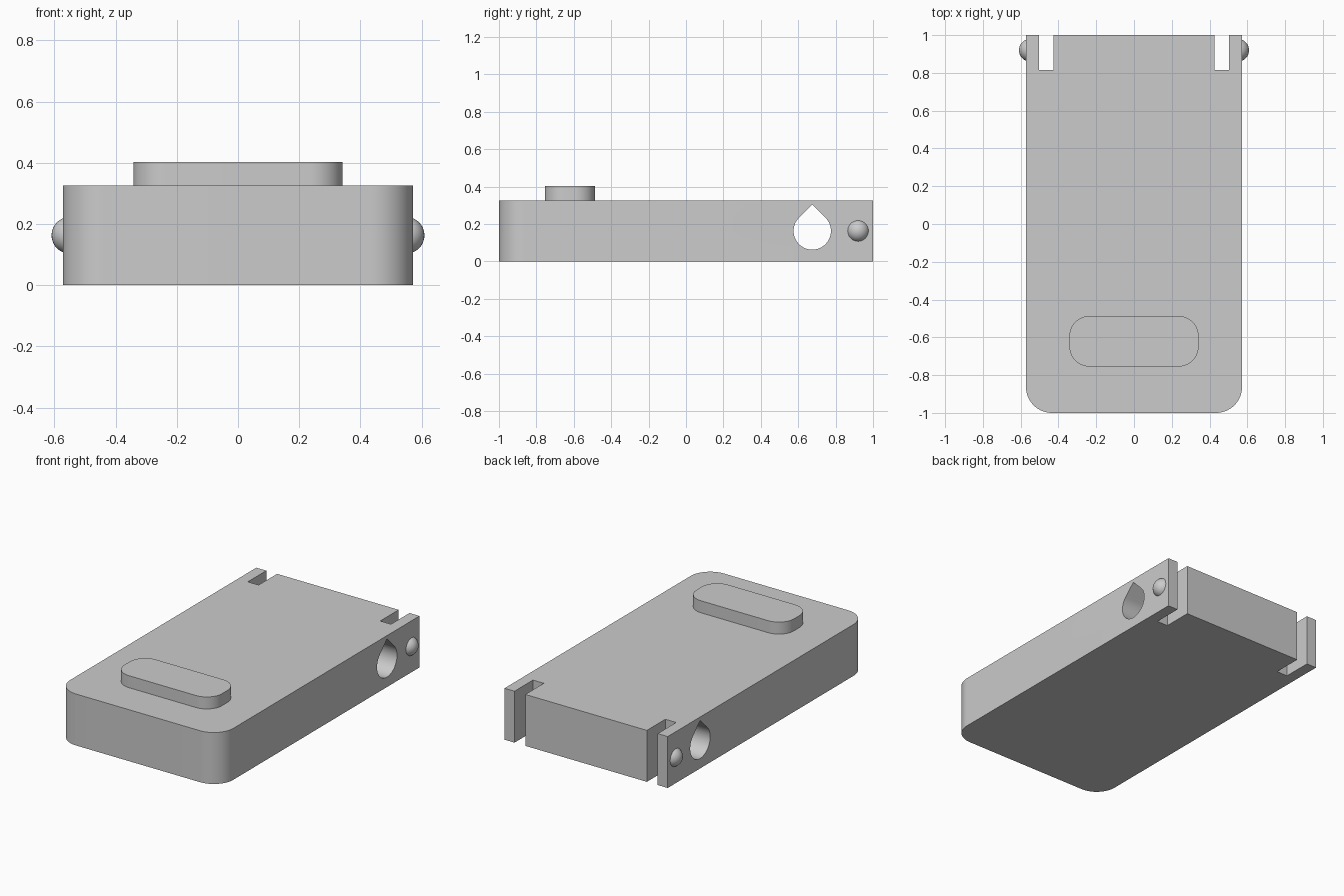
import bpy
import bmesh
from math import sin, cos, pi, radians, sqrt
from mathutils import Vector

cube = bpy.data.objects.get("Cube")
if cube:
    bpy.data.objects.remove(cube, do_unlink=True)

HALF_W, HEIGHT = 0.572, 0.326
MID_Z = HEIGHT / 2

grey = bpy.data.materials.new("plain grey")
grey.use_nodes = True
colour = (0.6, 0.6, 0.6, 1)
grey.diffuse_color = colour
grey.node_tree.nodes["Principled BSDF"].inputs["Base Color"].default_value = colour


def make_object(name, bm):
    bmesh.ops.recalc_face_normals(bm, faces=bm.faces)
    mesh = bpy.data.meshes.new(name)
    bm.to_mesh(mesh)
    bm.free()
    mesh.materials.append(grey)
    obj = bpy.data.objects.new(name, mesh)
    bpy.context.collection.objects.link(obj)
    return obj


def prism(name, points, direction):
    """Extrude a closed outline of 3D points along a direction."""
    bm = bmesh.new()
    face = bm.faces.new([bm.verts.new(p) for p in points])
    result = bmesh.ops.extrude_face_region(bm, geom=[face], use_keep_orig=True)
    moved = [g for g in result["geom"] if isinstance(g, bmesh.types.BMVert)]
    bmesh.ops.translate(bm, verts=moved, vec=direction)
    return make_object(name, bm)


def arc(cx, cy, r, start, end, steps=16):
    angles = [radians(start + (end - start) * i / steps) for i in range(steps + 1)]
    return [(cx + r * cos(a), cy + r * sin(a)) for a in angles]


def smooth(obj):
    bpy.ops.object.select_all(action='DESELECT')
    obj.select_set(True)
    bpy.context.view_layer.objects.active = obj
    bpy.ops.object.shade_smooth_by_angle(angle=radians(30))


# Body: rounded front corners, two slots cut into the back edge
R = 0.138
SLOT_IN, SLOT_OUT, SLOT_Y = 0.426, 0.502, 0.815
right_half = arc(HALF_W - R, -1 + R, R, -90, 0) + [
    (HALF_W, 1), (SLOT_OUT, 1), (SLOT_OUT, SLOT_Y), (SLOT_IN, SLOT_Y), (SLOT_IN, 1)]
outline = right_half + [(-x, y) for x, y in reversed(right_half)]
body = prism("body", [(x, y, 0) for x, y in outline], Vector((0, 0, HEIGHT)))

# Teardrop hole running through the full width
HOLE_Y, HOLE_R = 0.675, 0.1
drop = arc(HOLE_Y, MID_Z, HOLE_R, 135, 405, 48) + [(HOLE_Y, MID_Z + HOLE_R * sqrt(2))]
cutter = prism("hole_cutter", [(-1, y, z) for y, z in drop], Vector((2, 0, 0)))
cutter.hide_render = True
boolean = body.modifiers.new("teardrop hole", 'BOOLEAN')
boolean.operation = 'DIFFERENCE'
boolean.solver = 'EXACT'
boolean.object = cutter
bpy.context.view_layer.objects.active = body
bpy.ops.object.modifier_apply(modifier=boolean.name)
bpy.data.objects.remove(cutter, do_unlink=True)
smooth(body)

# Raised thumb pad on top
PAD_X, PAD_Y, PAD_R, PAD_MID = 0.342, 0.134, 0.107, -0.621
pad_outline = []
for i, (sx, sy) in enumerate([(1, 1), (-1, 1), (-1, -1), (1, -1)]):
    pad_outline += arc(sx * (PAD_X - PAD_R), PAD_MID + sy * (PAD_Y - PAD_R),
                       PAD_R, 90 * i, 90 * i + 90)
pad = prism("thumb_pad", [(x, y, HEIGHT) for x, y in pad_outline], Vector((0, 0, 0.076)))
smooth(pad)

# Snap bumps: half domes sunk slightly into each side wall
for side, label in ((1, "left"), (-1, "right")):
    bm = bmesh.new()
    bmesh.ops.create_uvsphere(bm, u_segments=32, v_segments=24, radius=0.06)
    cut = bmesh.ops.bisect_plane(bm, geom=bm.verts[:] + bm.edges[:] + bm.faces[:],
                                 plane_co=(0, 0, 0), plane_no=(side, 0, 0),
                                 clear_inner=True)
    rim = [g for g in cut["geom_cut"] if isinstance(g, bmesh.types.BMEdge)]
    bmesh.ops.holes_fill(bm, edges=rim)
    bmesh.ops.translate(bm, verts=bm.verts, vec=(side * 0.549, 0.92, MID_Z))
    smooth(make_object(label + "_snap_bump", bm))
